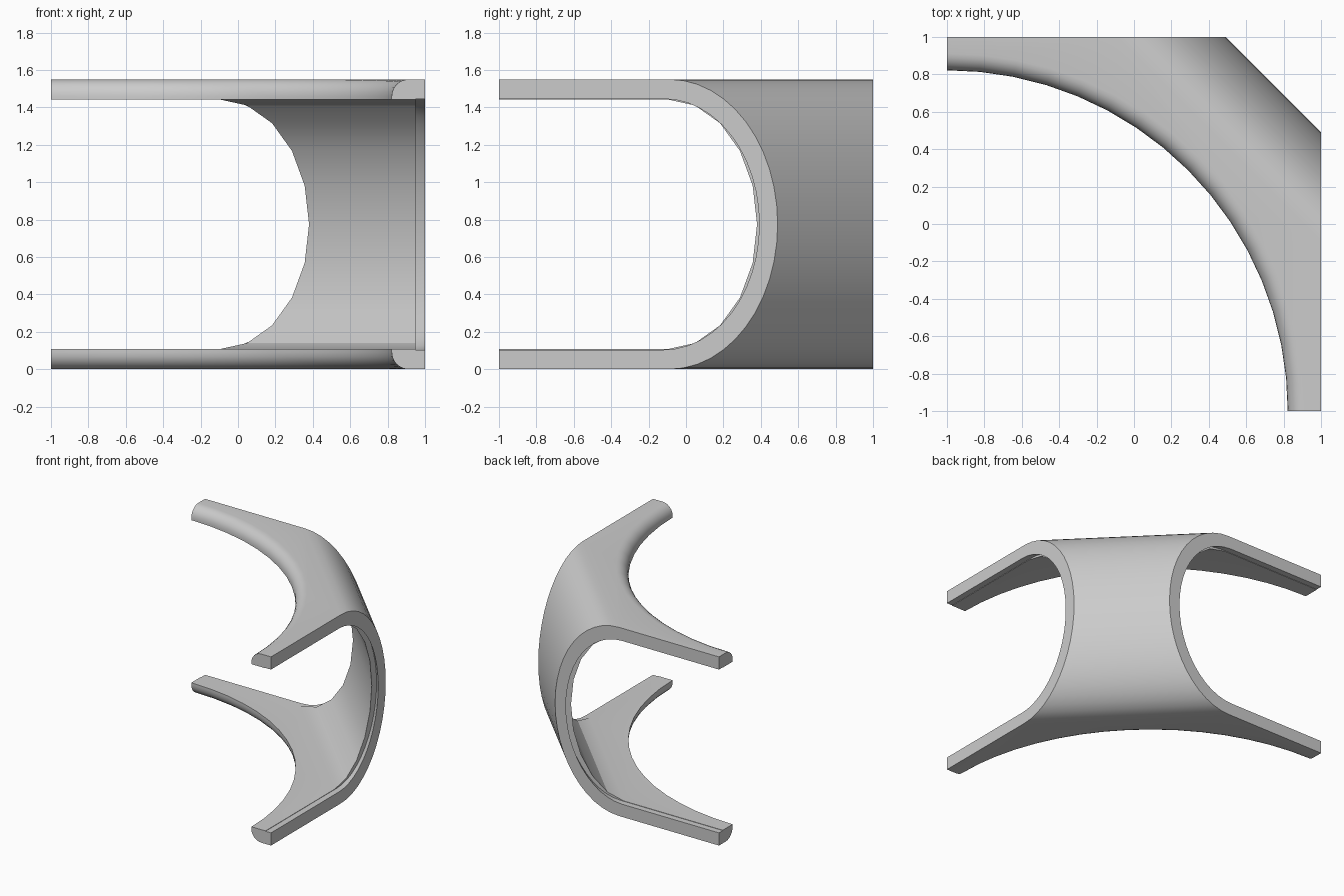
import bpy, bmesh, math

if "Cube" in bpy.data.objects:
    bpy.data.objects.remove(bpy.data.objects["Cube"])

H = 1.55          # total height
MID = H / 2
R = 1.822         # plan radius of the concave edge, centred on (-1, -1)


def make(name, verts, faces):
    mesh = bpy.data.meshes.new(name)
    bm = bmesh.new()
    vs = [bm.verts.new(v) for v in verts]
    for f in faces:
        bm.faces.new([vs[i] for i in f])
    bmesh.ops.recalc_face_normals(bm, faces=bm.faces)
    bm.to_mesh(mesh)
    bm.free()
    ob = bpy.data.objects.new(name, mesh)
    bpy.context.collection.objects.link(ob)
    return ob


def d_bar(name, centre, a, b, steps):
    """Half-ellipse nosed bar, extruded along the (1, -1) diagonal (u = x + y)."""
    prof = [(-4, MID - b)]
    for i in range(steps + 1):
        t = -math.pi / 2 + math.pi * i / steps
        prof.append((centre + a * math.cos(t), MID + b * math.sin(t)))
    prof.append((-4, MID + b))
    n = len(prof)
    verts = [(u / 2 + s, u / 2 - s, z) for s in (-3, 3) for u, z in prof]
    faces = [list(range(n)), list(range(n, 2 * n))]
    faces += [[i, (i + 1) % n, n + (i + 1) % n, n + i] for i in range(n)]
    return make(name, verts, faces)


def box(name, lo, hi, z0, z1):
    verts = [(x, y, z) for z in (z0, z1) for x, y in ((lo, lo), (hi, lo), (hi, hi), (lo, hi))]
    return make(name, verts, [(0, 1, 2, 3), (4, 5, 6, 7), (0, 1, 5, 4),
                              (1, 2, 6, 5), (2, 3, 7, 6), (3, 0, 4, 7)])


def lathe(name, prof, steps=64):
    """Solid of revolution about the vertical axis through (-1, -1)."""
    n = len(prof)
    verts = []
    for k in range(steps):
        t = 2 * math.pi * k / steps
        verts += [(-1 + r * math.cos(t), -1 + r * math.sin(t), z) for r, z in prof]
    faces = []
    for k in range(steps):
        a, b = k * n, ((k + 1) % steps) * n
        faces += [[a + i, b + i, b + i + 1, a + i + 1] for i in range(n - 1)]
    faces += [[k * n for k in range(steps)], [k * n + n - 1 for k in range(steps)]]
    return make(name, verts, faces)


def boolean(ob, cutter, op):
    mod = ob.modifiers.new(op, 'BOOLEAN')
    mod.operation, mod.object, mod.solver = op, cutter, 'EXACT'
    dg = bpy.context.evaluated_depsgraph_get()
    mesh = bpy.data.meshes.new_from_object(ob.evaluated_get(dg))
    ob.modifiers.clear()
    ob.data = mesh
    bpy.data.objects.remove(cutter)


# outer C-shaped body trimmed to the square footprint
shell = d_bar("corner_bracket_shell", 0.91, 0.58, MID, 24)
boolean(shell, box("footprint", -1, 1, -1, 3), 'INTERSECT')

# main hollow between the upper and lower arms
boolean(shell, d_bar("hollow", 0.85, 0.48, 0.668, 10), 'DIFFERENCE')

# slightly wider opening along the two outer side faces
rim = d_bar("rim_opening", 0.88, 0.512, 0.671, 24)
boolean(rim, box("rim_limit", -4, 0.95, -1, 3), 'DIFFERENCE')
boolean(shell, rim, 'DIFFERENCE')

# concave inner edge with rounded outside corners
rad = 0.09
curve = [(R + rad * (1 - math.cos(t)), H - rad + rad * math.sin(t))
         for t in (math.pi / 2 * i / 6 for i in range(7))]
top = curve + [(R + rad, 3)]
bottom = [(r, H - z) for r, z in reversed(top)]
boolean(shell, lathe("edge_cutter", bottom + top), 'DIFFERENCE')

# soft shading on the curves, crisp edges elsewhere
bpy.context.view_layer.objects.active = shell
shell.select_set(True)
bpy.ops.object.shade_smooth_by_angle(angle=math.radians(20))
